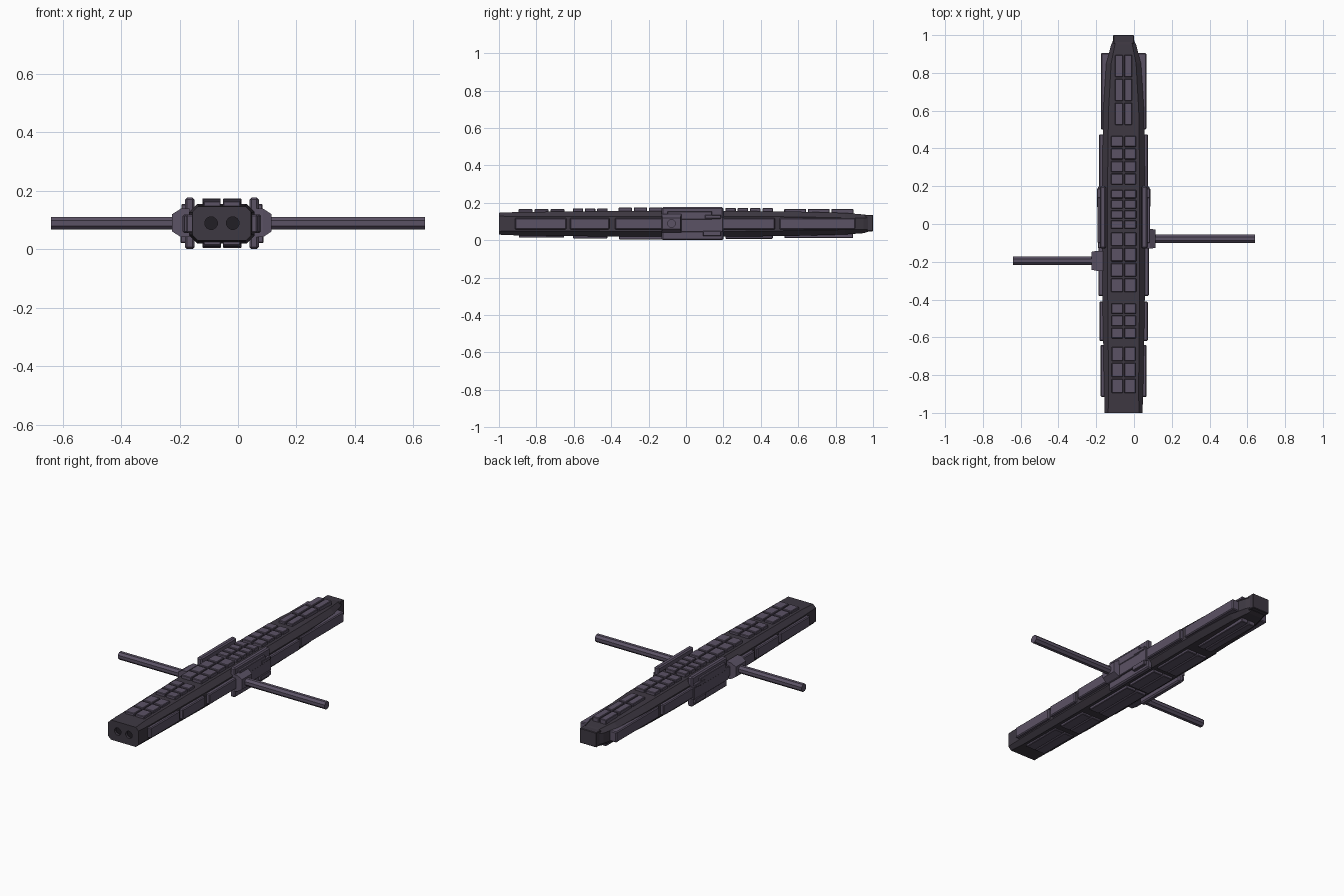
import bpy, bmesh, math
from mathutils import Matrix, Vector

if "Cube" in bpy.data.objects:
    bpy.data.objects.remove(bpy.data.objects["Cube"])

CX, CZ = -0.055, 0.09      # hull axis


def material(name, rgb):
    m = bpy.data.materials.new(name)
    m.diffuse_color = (*rgb, 1)
    m.use_nodes = True
    m.node_tree.nodes["Principled BSDF"].inputs["Base Color"].default_value = m.diffuse_color
    return m


DARK = material("dark_hull", (0.048, 0.040, 0.055))
PLATE = material("armour_plate", (0.105, 0.085, 0.13))
BORE = material("bore", (0.015, 0.013, 0.018))


def finish(name, bm, mat, bevel=0):
    bmesh.ops.recalc_face_normals(bm, faces=bm.faces)
    me = bpy.data.meshes.new(name)
    bm.to_mesh(me)
    bm.free()
    ob = bpy.data.objects.new(name, me)
    bpy.context.collection.objects.link(ob)
    me.materials.append(mat)
    if bevel:
        b = ob.modifiers.new("chamfer", 'BEVEL')
        b.width, b.segments = bevel, 1
    return ob


def add_box(bm, x, y, z):
    c = Vector(((x[0] + x[1]) / 2, (y[0] + y[1]) / 2, (z[0] + z[1]) / 2))
    s = (abs(x[1] - x[0]), y[1] - y[0], z[1] - z[0], 1)
    return bmesh.ops.create_cube(bm, size=1, matrix=Matrix.Translation(c) @ Matrix.Diagonal(s))["verts"]


def boxes(name, specs, mat=PLATE, bevel=0.003):
    bm = bmesh.new()
    for s in specs:
        add_box(bm, *s)
    return finish(name, bm, mat, bevel)


def rod(name, start, end, r, mat, sides=8):
    a, b = Vector(start), Vector(end)
    rot = (b - a).to_track_quat('Z', 'Y').to_matrix().to_4x4()
    bm = bmesh.new()
    bmesh.ops.create_cone(bm, cap_ends=True, segments=sides, radius1=r, radius2=r, depth=(b - a).length,
                          matrix=Matrix.Translation((a + b) / 2) @ rot @ Matrix.Rotation(math.pi / sides, 4, 'Z'))
    return finish(name, bm, mat)


# Hull: octagonal sections (y, half width, bottom, top, chamfer)
sections = [(-1, .10, .030, .147, .018), (-.9, .103, .026, .151, .024), (-.4, .112, .020, .156, .028),
            (.3, .112, .020, .156, .028), (.6, .108, .024, .153, .028), (.85, .092, .031, .146, .026),
            (.95, .066, .038, .138, .020), (.975, .054, .046, .134, .012)]
bm = bmesh.new()
rings = []
for y, w, b, t, c in sections:
    pts = [(w, b + c), (w, t - c), (w - c, t), (-w + c, t), (-w, t - c), (-w, b + c), (-w + c, b), (w - c, b)]
    rings.append([bm.verts.new((CX + x, y, z)) for x, z in pts])
for r0, r1 in zip(rings, rings[1:]):
    for i in range(8):
        bm.faces.new((r0[i], r0[(i + 1) % 8], r1[(i + 1) % 8], r1[i]))
bm.faces.new(rings[0])
bm.faces.new(rings[-1])
hull = finish("hull", bm, DARK)

# Nose block
boxes("nose_block", [((CX - .055, CX + .055), (.955, 1), (.048, .136))], DARK)

# Twin front bores cut into the hull, with dark back discs
for n, x in (("left", CX - .037), ("right", CX + .037)):
    cutter = rod("bore_cutter_" + n, (x, -1.02, CZ), (x, -.97, CZ), .022, DARK, 12)
    cutter.hide_render = True
    cutter.hide_set(True)
    m = hull.modifiers.new("bore", 'BOOLEAN')
    m.operation, m.solver, m.object = 'DIFFERENCE', 'EXACT', cutter
    rod("bore_disc_" + n, (x, -.985, CZ), (x, -.965, CZ), .0225, BORE, 12)
rod("front_stud", (CX, -.999, CZ), (CX, -.985, CZ), .007, PLATE, 4)

# Plate groups along the hull: start, end, rows, half width, top
groups = [(-.90, -.645, 3, .063, .166), (-.61, -.415, 3, .065, .171), (-.365, -.04, 4, .067, .175),
          (-.03, .185, 4, .067, .175), (.205, .47, 4, .066, .172), (.52, .90, 3, .045, .168)]

# Deck tiles in two columns
specs = []
for y0, y1, n, w, top in groups:
    step = (y1 - y0) / n
    for i in range(n):
        y = (y0 + i * step + .005, y0 + (i + 1) * step - .005)
        for s in (-1, 1):
            specs.append(((CX + s * .004, CX + s * w), y, (.13, top)))
boxes("deck_tiles", specs)

# Keel plates in two columns
specs = []
for y0, y1, n, w, top in groups:
    for s in (-1, 1):
        specs.append(((CX + s * .003, CX + s * w), (y0 + .006, y1 - .006), (.18 - top, .05)))
boxes("keel_plates", specs)

# Side armour, layered centre slab, chamfered gun mount and gun on both sides
side_panels = [(-.915, -.64, .122), (-.62, -.41, .128), (-.38, -.12, .134), (.19, .475, .130), (.50, .905, .120)]
for n, s, gun_y in (("left", -1, -.195), ("right", 1, -.078)):
    def X(a, b):
        return (CX + s * a, CX + s * b)
    boxes("side_armour_" + n, [(X(.07, w), (a, b), (.057, .120)) for a, b, w in side_panels], bevel=.005)
    boxes("centre_slab_" + n, [(X(.094, .126), (-.13, .20), (.001, .177))], bevel=.007)
    boxes("centre_plates_" + n, [
        (X(.11, .136), (-.128, .198), (.045, .125)),
        (X(.11, .139), (-.10, .14), (.11, .155)),
        (X(.11, .142), (.09, .188), (.022, .05)),
        (X(.11, .141), (.10, .188), (.115, .135))])
    bm = bmesh.new()
    verts = add_box(bm, X(.11, .14), (gun_y - .053, gun_y + .053), (.042, .140))
    top = [f for f in bm.faces if abs(f.calc_center_median().x - (CX + s * .14)) < 1e-4]
    new = bmesh.ops.extrude_discrete_faces(bm, faces=top)["faces"][0]
    for v in new.verts:
        v.co.x = CX + s * .170
        v.co.y = gun_y + (v.co.y - gun_y) * .9
        v.co.z = .091 + (v.co.z - .091) * .6
    finish("gun_mount_" + n, bm, PLATE)
    rod("gun_barrel_" + n, (CX + s * .15, gun_y, CZ), (s * .64, gun_y, CZ), .0235, PLATE)
